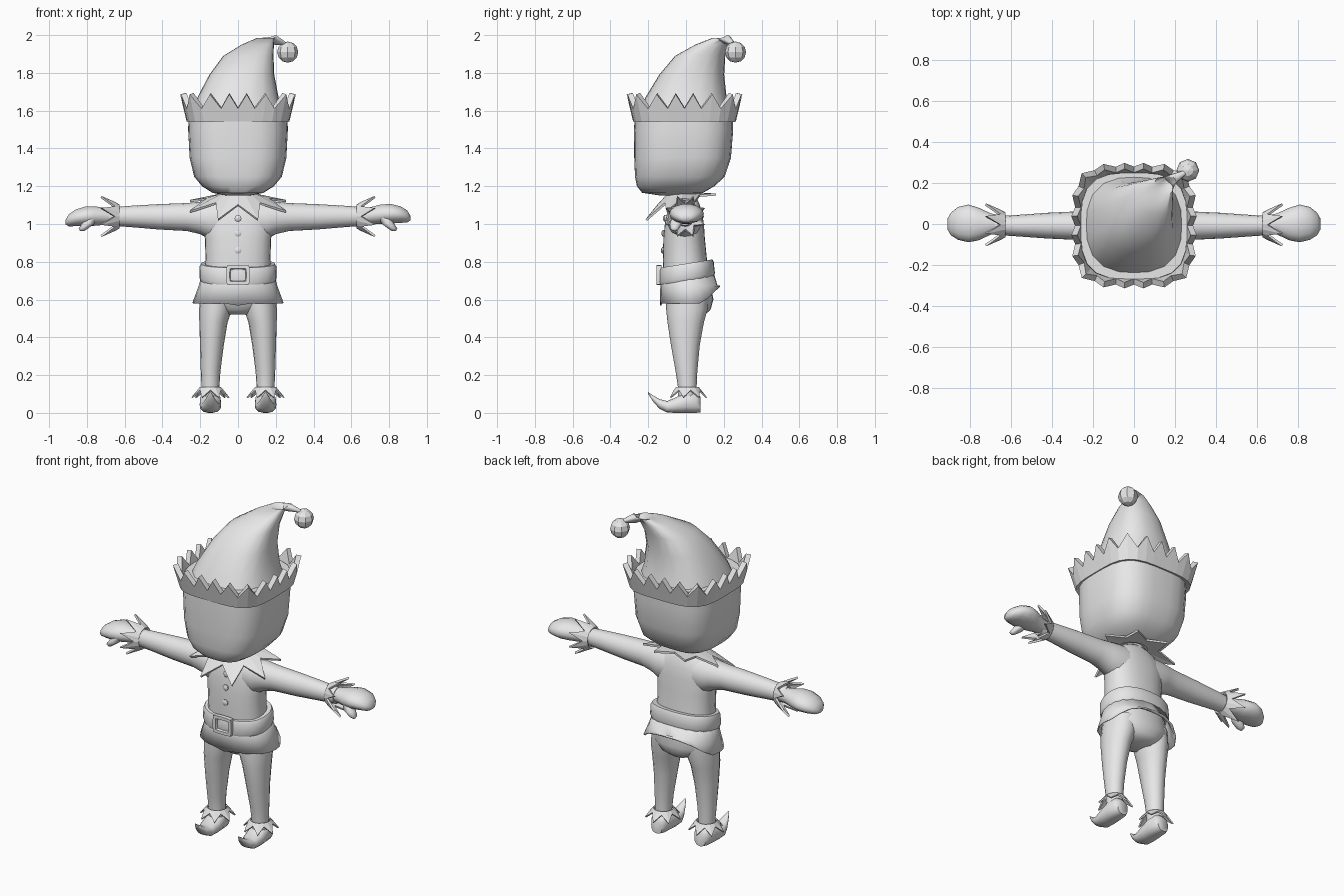
import bpy, bmesh, math
from mathutils import Vector as V

if "Cube" in bpy.data.objects:
    bpy.data.objects.remove(bpy.data.objects["Cube"])

grey = bpy.data.materials.new("plain_grey")
grey.diffuse_color = (0.8, 0.8, 0.8, 1)
grey.use_nodes = True
grey.node_tree.nodes["Principled BSDF"].inputs["Base Color"].default_value = grey.diffuse_color


def finish(name, bm, angle=40, thick=0):
    bmesh.ops.recalc_face_normals(bm, faces=bm.faces)
    me = bpy.data.meshes.new(name)
    bm.to_mesh(me)
    bm.free()
    ob = bpy.data.objects.new(name, me)
    bpy.context.collection.objects.link(ob)
    me.materials.append(grey)
    if thick:
        mod = ob.modifiers.new("thickness", 'SOLIDIFY')
        mod.thickness, mod.offset = thick, 0
    if angle:
        bpy.ops.object.select_all(action='DESELECT')
        ob.select_set(True)
        bpy.context.view_layer.objects.active = ob
        bpy.ops.object.shade_smooth_by_angle(angle=math.radians(angle))
    return ob


def squircle(a, p):
    """Unit rounded-square point at polar angle a."""
    c, s = math.cos(a), math.sin(a)
    r = (abs(c) ** p + abs(s) ** p) ** (-1 / p)
    return c * r, s * r


def loft(name, rings, n=16, p=2.0, angle=40, caps=True, thick=0, warp=None):
    """Skin rings given as (centre, u axis, v axis)."""
    bm = bmesh.new()
    loops = []
    for c, u, v in rings:
        loop = []
        for i in range(n):
            x, y = squircle(2 * math.pi * i / n, p)
            co = V(c) + V(u) * x + V(v) * y
            loop.append(bm.verts.new(warp(co) if warp else co))
        loops.append(loop)
    for a, b in zip(loops, loops[1:]):
        for i in range(n):
            j = (i + 1) % n
            bm.faces.new((a[i], a[j], b[j], b[i]))
    if caps:
        bm.faces.new(loops[0])
        bm.faces.new(loops[-1])
    return finish(name, bm, angle, thick)


def level(rows, cx=0):
    """Horizontal rings from (z, half width, front y, back y)."""
    return [((cx, (f + b) / 2, z), (rx, 0, 0), (0, (b - f) / 2, 0)) for z, rx, f, b in rows]


def zigzag(name, n, base, tip, valley, thick, phase=0.0):
    """Band whose outer edge alternates between points and valleys."""
    bm = bmesh.new()
    inner, outer = [], []
    for i in range(2 * n):
        a = math.pi * i / n + phase
        b, t = V(base(a)), V(tip(a))
        inner.append(bm.verts.new(b))
        outer.append(bm.verts.new(t if i % 2 == 0 else b.lerp(t, valley)))
    for i in range(2 * n):
        j = (i + 1) % (2 * n)
        bm.faces.new((inner[i], inner[j], outer[j], outer[i]))
    return finish(name, bm, 0, thick)


# Head and neck
loft("head", level([(1.15, .06, -.13, .03), (1.165, .135, -.232, .09), (1.2, .19, -.26, .15),
                    (1.25, .232, -.27, .205), (1.35, .256, -.274, .238), (1.5, .264, -.275, .25),
                    (1.62, .26, -.27, .25)]), n=28, p=3.2)
loft("neck", level([(1.05, .08, -.08, .06), (1.18, .07, -.08, .05)]))

# Hat: leaning cone with drooping tip
hat = [((0, -.01, 1.56), .255), ((0, 0, 1.67), .215), ((.02, .03, 1.79), .172),
       ((.055, .075, 1.89), .133), ((.105, .135, 1.95), .085), ((.145, .185, 1.985), .045)]
rings = [(c, (r, 0, 0), (0, r, 0)) for c, r in hat]
rings += [((.19, .22, 1.975), (.016, -.016, .012), (.0, .012, .02)),
          ((.245, .25, 1.955), (.008, -.008, .004), (.0, .004, .008))]
loft("hat", rings, n=20, p=2.6, angle=60)


def brim_ring(r, z):
    def f(a):
        x, y = squircle(a, 4)
        return (x * r, y * r - .008, z)
    return f


zigzag("hat_brim", 20, brim_ring(.257, 1.545), brim_ring(.292, 1.69), .48, .03, math.pi / 20)

# Faceted bobble
bm = bmesh.new()
bmesh.ops.create_uvsphere(bm, u_segments=8, v_segments=6, radius=.056)
bmesh.ops.translate(bm, verts=bm.verts, vec=(.263, .262, 1.91))
finish("hat_bobble", bm, 0)

# Torso and pelvis
loft("torso", level([(.62, .185, -.12, .12), (.72, .178, -.122, .12), (.82, .172, -.122, .11),
                     (.92, .175, -.12, .1), (1.0, .185, -.112, .095), (1.06, .175, -.1, .085),
                     (1.11, .135, -.08, .07), (1.145, .07, -.06, .05)]), n=24, p=2.4, angle=60)
loft("pelvis", level([(.52, .07, -.05, .1), (.545, .13, -.085, .13), (.6, .19, -.11, .145),
                      (.7, .18, -.11, .13)]), n=20, p=2.3, angle=70)


# Tunic skirt with the hem raised at the back
def hem(co):
    if co.z < .62:
        co.z += max(0, co.y - .09) * 1.0
        if co.y < -.1 and abs(co.x) < .03:
            co.z -= .012
    return co


loft("tunic_skirt", level([(.75, .182, -.125, .14), (.67, .205, -.132, .165), (.58, .238, -.135, .18)]),
     n=20, p=2.3, caps=False, thick=.008, warp=hem)


# Belt, tilted upward to the back, with buckle
def tilt(co):
    co.z += .16 * co.y
    return co


loft("belt", level([(.7, .17, -.11, .12), (.7, .198, -.138, .148), (.715, .205, -.143, .153),
                    (.775, .203, -.141, .147), (.79, .195, -.135, .14), (.79, .165, -.11, .11)]),
     n=24, p=2.4, caps=False, warp=tilt)
buckle = []
for y, w, h in [(-.13, .062, .053), (-.156, .062, .053), (-.156, .044, .035), (-.14, .04, .031)]:
    buckle.append(((0, y, .73), (w, 0, 0), (0, 0, h)))
loft("belt_buckle", buckle, n=16, p=12, angle=30)

# Buttons
for i, z in enumerate((.86, .95, 1.03)):
    y = -.118 + max(0, z - .92) * .1
    loft(f"button_{i + 1}", [((0, y + .01, z), (.018, 0, 0), (0, 0, .018)),
                             ((0, y - .008, z), (.018, 0, 0), (0, 0, .018)),
                             ((0, y - .014, z), (.009, 0, 0), (0, 0, .009))], n=10)


# Pointed collar, lower at the front
def collar_tip(a):
    x, y = .275 * math.cos(a), -.025 + .2 * math.sin(a)
    return (x, y, 1.105 + .4 * y if y < 0 else 1.105 + .32 * y)


zigzag("collar", 8, lambda a: (.09 * math.cos(a), -.015 + .08 * math.sin(a), 1.155),
       collar_tip, .4, .012, math.pi / 8)

for s, side in ((1, "right"), (-1, "left")):
    # Arm
    loft(f"{side}_arm", [((s * x, -.008, z), (0, ry, 0), (0, 0, rz)) for x, z, ry, rz in
                         [(.06, 1.02, .09, .11), (.15, 1.022, .09, .103), (.2, 1.032, .08, .086),
                          (.27, 1.037, .07, .074), (.42, 1.038, .063, .067), (.56, 1.04, .053, .057),
                          (.68, 1.04, .045, .048)]], n=16, angle=60)
    # Mitten hand and thumb
    droop = 0 if s > 0 else -.02
    loft(f"{side}_hand", [((s * x, y, z + droop * (x - .64) * 4), (0, ry, 0), (0, 0, rz))
                          for x, y, z, ry, rz in
                          [(.64, 0, 1.04, .04, .04), (.7, 0, 1.045, .052, .045), (.76, .0, 1.052, .08, .053),
                           (.81, .003, 1.054, .092, .053), (.86, .003, 1.05, .08, .045),
                           (.895, 0, 1.04, .055, .033), (.912, 0, 1.032, .025, .014)]], n=14, angle=70)
    loft(f"{side}_thumb", [((s * x, y, z), (r, 0, 0), (0, r, 0)) for x, y, z, r in
                           [(.765, -.04, 1.05, .03), (.795, -.055, 1.0, .033),
                            (.82, -.06, .975, .024), (.825, -.06, .962, .01)]], n=10, angle=70)
    # Wrist cuff
    zigzag(f"{side}_wrist_cuff", 8,
           lambda a: (s * .63, -.004 + .055 * math.cos(a), 1.04 + .058 * math.sin(a)),
           lambda a: (s * .725, -.004 + .108 * math.cos(a), 1.04 + .112 * math.sin(a)),
           .25, .012, math.pi / 8)
    # Leg
    loft(f"{side}_leg", [((s * c, (f + b) / 2, z), (r, 0, 0), (0, (b - f) / 2, 0))
                         for z, c, r, f, b in
                         [(.64, .11, .085, -.105, .12), (.55, .118, .088, -.105, .115),
                          (.48, .13, .075, -.098, .095), (.36, .138, .063, -.08, .073),
                          (.22, .145, .052, -.055, .06), (.13, .146, .047, -.042, .056),
                          (.06, .146, .047, -.042, .056)]], n=16, angle=60)
    # Ankle cuff
    zigzag(f"{side}_ankle_cuff", 7,
           lambda a: (s * .146 + .054 * math.cos(a), .008 + .056 * math.sin(a), .135),
           lambda a: (s * .146 + .1 * math.cos(a), .008 + .1 * math.sin(a), .08),
           .3, .008, math.pi / 2)
    # Curled shoe
    loft(f"{side}_shoe", [((s * .146, y, z), (rx, 0, 0), (0, 0, rz)) for y, z, rx, rz in
                          [(.076, .045, .036, .042), (.055, .055, .05, .055), (0, .056, .056, .056),
                           (-.05, .042, .057, .042), (-.1, .032, .05, .031), (-.14, .047, .036, .026),
                           (-.175, .077, .02, .016), (-.202, .107, .005, .004)]], n=14, p=2.6, angle=55)
